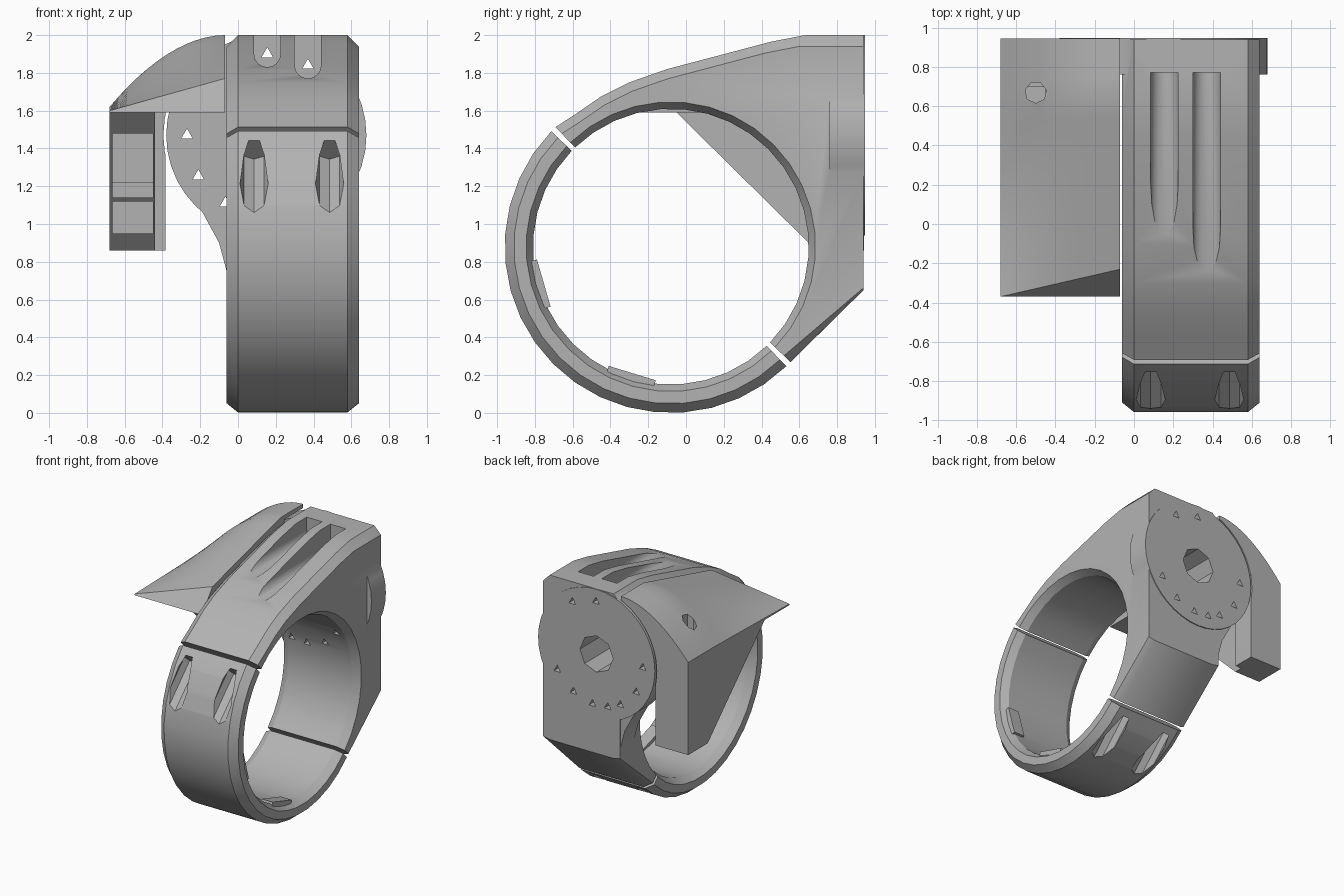
import bpy, bmesh
from math import sin, cos, pi, radians
from mathutils import Vector, Matrix

if "Cube" in bpy.data.objects:
    bpy.data.objects.remove(bpy.data.objects["Cube"])

grey = bpy.data.materials.new("light_grey")
grey.use_nodes = True
GREY = (0.45, 0.45, 0.45, 1)
grey.diffuse_color = GREY
grey.node_tree.nodes["Principled BSDF"].inputs["Base Color"].default_value = GREY

CY, CZ = -0.08, 0.88          # ring axis
DX, DZ = 0.15, 1.47           # pivot disc axis


def finish(name, bm):
    bmesh.ops.recalc_face_normals(bm, faces=bm.faces)
    me = bpy.data.meshes.new(name)
    bm.to_mesh(me)
    bm.free()
    ob = bpy.data.objects.new(name, me)
    bpy.context.collection.objects.link(ob)
    me.materials.append(grey)
    return ob


def loft(name, sections):
    """Skin equal-length closed sections and cap both ends."""
    bm = bmesh.new()
    rows = [[bm.verts.new(p) for p in s] for s in sections]
    n = len(rows[0])
    for a, b in zip(rows, rows[1:]):
        for i in range(n):
            j = (i + 1) % n
            bm.faces.new((a[i], a[j], b[j], b[i]))
    bm.faces.new(rows[0])
    bm.faces.new(rows[-1])
    return finish(name, bm)


def box(name, lo, hi):
    bm = bmesh.new()
    lo, hi = Vector(lo), Vector(hi)
    bmesh.ops.create_cube(bm, size=1, matrix=Matrix.Translation((lo + hi) / 2)
                          @ Matrix.Diagonal((*(hi - lo), 1)))
    return finish(name, bm)


def rod(name, a, b, r, sides):
    a, b = Vector(a), Vector(b)
    bm = bmesh.new()
    turn = (b - a).to_track_quat('Z', 'Y').to_matrix().to_4x4()
    bmesh.ops.create_cone(bm, cap_ends=True, segments=sides, radius1=r, radius2=r,
                          depth=(b - a).length,
                          matrix=Matrix.Translation((a + b) / 2) @ turn)
    return finish(name, bm)


def combine(ob, tool, how='DIFFERENCE'):
    tool.hide_render = True
    mod = ob.modifiers.new("bool", 'BOOLEAN')
    mod.operation, mod.object, mod.solver = how, tool, 'EXACT'
    bpy.context.view_layer.objects.active = ob
    bpy.ops.object.modifier_apply(modifier=mod.name)
    bpy.data.objects.remove(tool)


def smooth(ob):
    bpy.ops.object.select_all(action='DESELECT')
    ob.select_set(True)
    bpy.context.view_layer.objects.active = ob
    bpy.ops.object.shade_smooth_by_angle(angle=radians(28))


def arc(r, a0, a1, n=18):
    return [(CY + r * cos(radians(a0 + (a1 - a0) * i / n)),
             CZ + r * sin(radians(a0 + (a1 - a0) * i / n))) for i in range(n + 1)]


def bevelled_band(name, outer, inner):
    """Profile across the ring width with chamfered outer and inner rims."""
    def section(x, ko, ki):
        pts = []
        for loop, k in ((outer, ko), (inner, ki)):
            for y, z in loop:
                yy = y if y > 0.93 else CY + (y - CY) * k
                pts.append((x, yy, CZ + (z - CZ) * k))
        return pts
    return loft(name, [section(-0.06, 0.945, 1.05), section(0, 1, 1),
                       section(0.58, 1, 1), section(0.64, 0.945, 1.05)])


# Lower half of the clamp ring
lower = bevelled_band("lower_ring_half", arc(0.88, 136, 314), arc(0.73, 314, 136))
for side in (-1, 1):
    across = Vector((0, side, -side)) * 0.81 / 2 ** 0.5
    along = Vector((0, 1, 1)) / 2 ** 0.5
    for x in (0.085, 0.485):          # bolt pockets
        base = Vector((x, CY, CZ)) + across
        combine(lower, rod("pocket", base - along * 0.08, base - along * 0.6, 0.075, 8))
for deg in (196, 253):                # inner retaining lugs
    lug = box("lug", (0.5, -0.045, -0.13), (0.6, 0.045, 0.13))
    lug.data.transform(Matrix.Translation((0, CY + 0.745 * cos(radians(deg)),
                                           CZ + 0.745 * sin(radians(deg))))
                       @ Matrix.Rotation(radians(deg), 4, 'X'))
    combine(lower, lug, 'UNION')
smooth(lower)

# Upper half with its flat back and sloping top
top = [(0.94, 0.65), (0.94, 2.0), (0.63, 2.0), (0.45, 1.965), (-0.1, 1.82),
       (-0.3, 1.75), (-0.45, 1.675), (-0.58, 1.585)]
upper = bevelled_band("upper_ring_half", arc(0.88, 316, 316, 1)[:1] + top
                      + arc(0.88, 134, 134, 1)[:1], arc(0.73, 134, -44))
combine(upper, rod("disc", (DX, 0.76, DZ), (DX, 0.947, DZ), 0.53, 40), 'UNION')
flare = [(0.1, 0.73), (-0.055, 0.73), (-0.1, 0.9), (-0.22, 1.12), (0.1, 1.2)]
combine(upper, loft("flare", [[(x, y, z) for x, z in flare] for y in (0.76, 0.937)]),
        'UNION')

# Round-bottomed slots in the top, each with a screw hole to the back
for x, z in ((0.155, 1.9), (0.37, 1.84)):
    prof = [(x + 0.07 * cos(pi * i / 8), z - 0.07 * sin(pi * i / 8)) for i in range(9)]
    prof += [(x - 0.07, 2.2), (x + 0.07, 2.2)]
    combine(upper, loft("slot", [[(px, y, pz) for px, pz in prof] for y in (-0.5, 0.77)]))
    combine(upper, rod("screw_hole", (x, 0.7, z), (x, 1.1, z), 0.035, 3))

# Hub hole and the ring of small holes round it
combine(upper, rod("hub", (DX, 0.6, DZ), (DX, 1.1, DZ), 0.15, 8))
combine(upper, rod("hub_core", (DX, 0.1, DZ), (DX, 0.8, DZ), 0.05, 6))
for deg in (180, 211, 239, 256, 275, 300, 328):
    hx, hz = DX + 0.42 * cos(radians(deg)), DZ + 0.42 * sin(radians(deg))
    combine(upper, rod("pin_hole", (hx, 0.1, hz), (hx, 1.1, hz), 0.035, 3))
smooth(upper)

# Hood: straight front edge blended into a rounded back edge
X0, X1, BASE = -0.68, -0.07, 1.59
sections = []
for j in range(13):
    t = j / 12
    s = min(1, t / 0.75)
    roof, floor = [], []
    for i in range(13):
        u = i / 12
        x = X0 + (X1 - X0) * u
        front = 1.6 + 0.17 * u
        back = 1.62 + 0.38 * (1 - (1 - u) ** 1.9)
        y0 = -0.37 + 0.14 * u
        roof.append((x, y0 + (0.943 - y0) * t, front + (back - front) * s))
        floor.append((x, -0.37 + 1.313 * t, BASE))
    sections.append(roof + floor[::-1])
hood = loft("side_hood", sections)

# Outer column under the hood, cut at a slant, and its back plate
col = [(-0.06, 1.6), (0.69, 0.86), (0.943, 0.86), (0.943, 1.6)]
combine(hood, loft("column", [[(x, y, z) for y, z in col] for x in (X0, -0.44)]), 'UNION')
combine(hood, box("back_plate", (-0.6, 0.76, 0.86), (-0.385, 0.943, 1.6)), 'UNION')
combine(hood, rod("disc_clearance", (DX, 0.7, DZ), (DX, 1.1, DZ), 0.545, 40))
combine(hood, box("upper_pocket", (-0.665, -0.2, 1.22), (-0.45, 0.8, 1.48)))
combine(hood, box("middle_pocket", (-0.665, 0, 1.14), (-0.45, 0.7, 1.23)))
combine(hood, box("lower_pocket", (-0.665, 0, 0.95), (-0.45, 0.74, 1.12)))
combine(hood, rod("vent", (-0.5, 0.67, 1.45), (-0.5, 0.67, 2.2), 0.055, 7))
smooth(hood)
